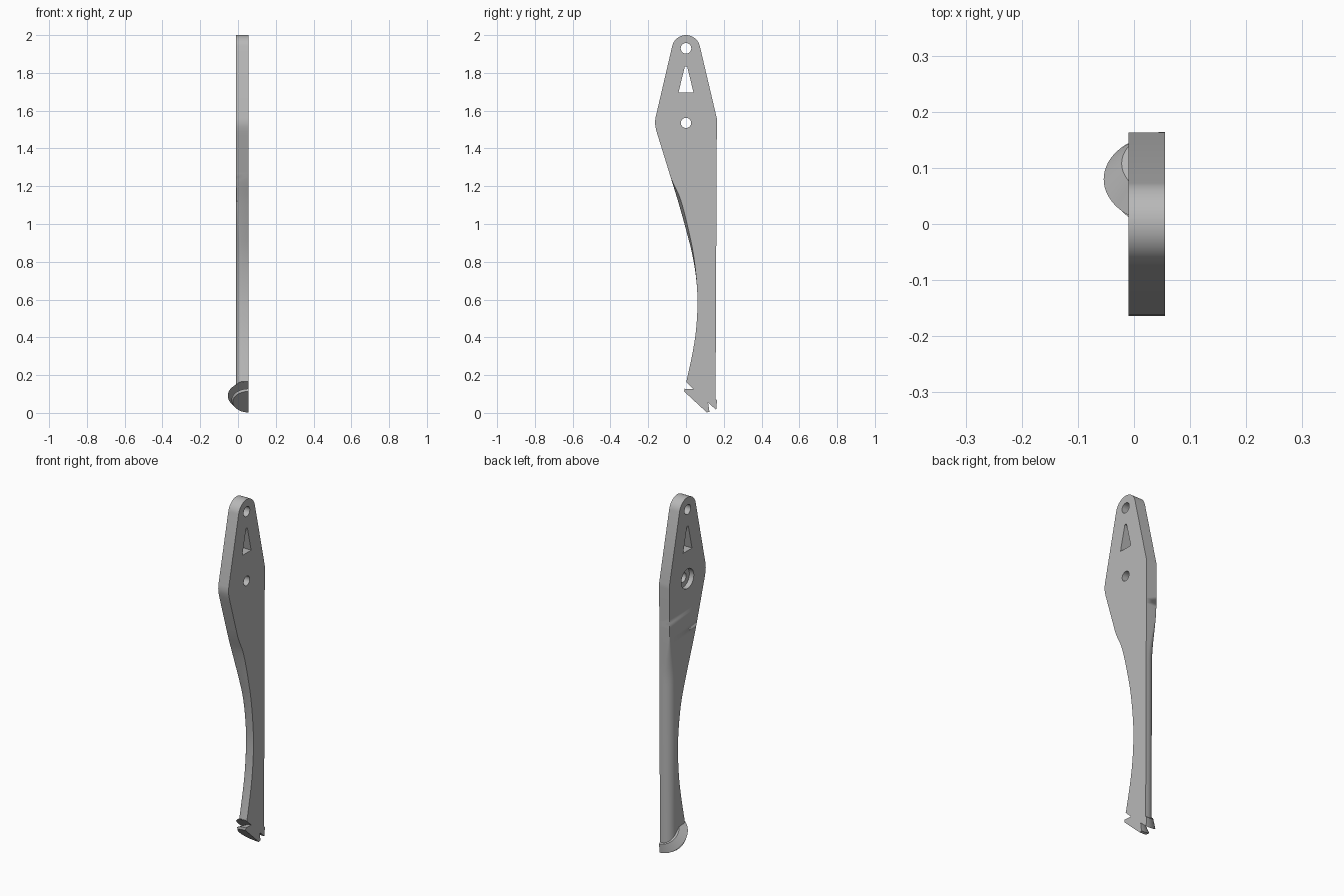
import bpy, bmesh, math
from mathutils import Vector

if "Cube" in bpy.data.objects:
    bpy.data.objects.remove(bpy.data.objects["Cube"], do_unlink=True)

grey = bpy.data.materials.new("plain grey")
grey.use_nodes = True
COLOR = (0.48, 0.48, 0.48, 1)
grey.diffuse_color = COLOR
grey.node_tree.nodes["Principled BSDF"].inputs["Base Color"].default_value = COLOR

FLAT, BACK, EDGE = 0.055, -0.01, 0.163      # plate faces in x, half width in y
AXIS = Vector((0, 0.68, 0.733))             # tilted axis of the foot
ACROSS = Vector((0, 0.733, -0.68))
FOOT = Vector((FLAT, 0.05, 0.058))


def make(name, bm):
    bmesh.ops.remove_doubles(bm, verts=bm.verts, dist=1e-5)
    bmesh.ops.recalc_face_normals(bm, faces=bm.faces)
    mesh = bpy.data.meshes.new(name)
    bm.to_mesh(mesh)
    bm.free()
    mesh.materials.append(grey)
    ob = bpy.data.objects.new(name, mesh)
    bpy.context.collection.objects.link(ob)
    return ob


def skin(loops):
    """Join equal loops of points into a closed, capped solid."""
    bm = bmesh.new()
    rings = [[bm.verts.new(p) for p in loop] for loop in loops]
    n = len(rings[0])
    for a, b in zip(rings, rings[1:]):
        for i in range(n):
            j = (i + 1) % n
            bm.faces.new((a[i], a[j], b[j], b[i]))
    bm.faces.new(rings[0])
    bm.faces.new(rings[-1])
    return bm


def ramp(z, hi, lo):
    t = min(1, max(0, (hi - z) / (hi - lo)))
    return t * t * (3 - 2 * t)


# Front edge of the shank, as (z, y)
CURVE = [(0, -0.04), (0.17, 0.003), (0.39, 0.047), (0.57, 0.061), (0.7, 0.055),
         (0.84, 0.033), (0.97, 0.0), (1.1, -0.036), (1.25, -0.082), (1.49, -0.156)]


def front(z):
    k = max(i for i in range(len(CURVE) - 1) if CURVE[i][0] <= z)

    def slope(i):
        a, b = CURVE[max(i - 1, 0)], CURVE[min(i + 1, len(CURVE) - 1)]
        return (b[1] - a[1]) / (b[0] - a[0])
    (z0, y0), (z1, y1) = CURVE[k], CURVE[k + 1]
    h = z1 - z0
    t = (z - z0) / h
    return (y0 * (1 + 2 * t) * (1 - t) ** 2 + slope(k) * h * t * (1 - t) ** 2
            + y1 * t * t * (3 - 2 * t) + slope(k + 1) * h * t * t * (t - 1))


def section(z, y0, y1):
    """Cross-section whose back corners grow rounder down the shank."""
    back_r, front_r = ramp(z, 1.32, 1.0), ramp(z, 1.25, 0.8)
    shift = 0.016 * ramp(z, 1.25, 1.13) * (1 - ramp(z, 1.1, 0.65))
    pts = [(FLAT, y0 + shift), (FLAT, y1)]
    for i in range(9):
        a = i / 8 * math.pi / 2
        pts.append((BACK + 0.05 * back_r * (1 - math.sin(a)),
                    y1 - 0.05 * back_r * (1 - math.cos(a))))
    for i in range(9):
        a = i / 8 * math.pi / 2
        pts.append((BACK + 0.03 * front_r * (1 - math.cos(a)),
                    y0 + 0.045 * front_r * (1 - math.sin(a))))
    return [Vector((x, y, z)) for x, y in pts]


# Plate: curved shank, wide shoulder, tapered head with a round top
rows = []
for i in range(50):
    z = 1.49 * i / 49
    rows.append(section(z, front(z), 0.156 + 0.007 * z / 1.49))
rows += [section(z, -y, EDGE) for z, y in ((1.515, 0.162), (1.535, 0.164), (1.56, 0.162))]
for i in range(17):
    a = math.radians(12 + 77 * i / 16)
    y = 0.075 * math.cos(a)
    rows.append(section(1.925 + 0.075 * math.sin(a), -y, y))
bm = skin(rows)
cut = bmesh.ops.bisect_plane(bm, geom=bm.verts[:] + bm.edges[:] + bm.faces[:],
                             plane_co=FOOT + AXIS * 0.046, plane_no=AXIS, clear_inner=True)
bmesh.ops.holes_fill(bm, edges=[e for e in cut["geom_cut"] if isinstance(e, bmesh.types.BMEdge)])
plate = make("plate", bm)


# Holes: two round bores, a counterbore and a triangular window
def cutter(name, outline, x0, x1):
    ob = make(name, skin([[(x, y, z) for y, z in outline] for x in (x0, x1)]))
    ob.hide_render = True
    ob.hide_viewport = True
    mod = plate.modifiers.new(name, "BOOLEAN")
    mod.operation, mod.solver, mod.object = "DIFFERENCE", "EXACT", ob
    return ob


def circle(z, r):
    return [(r * math.cos(i * math.tau / 40), z + r * math.sin(i * math.tau / 40)) for i in range(40)]


cutters = [
    cutter("top_bore_cutter", circle(1.93, 0.028), -0.1, 0.1),
    cutter("pivot_bore_cutter", circle(1.535, 0.027), -0.1, 0.1),
    cutter("counterbore_cutter", circle(1.535, 0.056), -0.1, 0.018),
    cutter("window_cutter", [(-0.04, 1.695), (0.04, 1.695), (0.006, 1.835), (-0.006, 1.835)], -0.1, 0.1),
]
bpy.context.view_layer.update()
cut_mesh = bpy.data.meshes.new_from_object(plate.evaluated_get(bpy.context.evaluated_depsgraph_get()))
plate.modifiers.clear()
plate.data = cut_mesh
for ob in cutters:
    bpy.data.objects.remove(ob, do_unlink=True)

# Foot: half-turned button with a flange, a neck and a bevelled head
PROFILE = [(0, 0), (0.082, 0), (0.09, 0.012), (0.052, 0.043), (0.109, 0.044), (0.077, 0.085), (0, 0.085)]
turns = []
for i in range(33):
    a = math.pi * i / 32
    out = ACROSS * math.cos(a) + Vector((-1, 0, 0)) * math.sin(a)
    turns.append([FOOT + out * r + AXIS * t for r, t in PROFILE])
foot = make("grooved_foot", skin(turns))

# Smooth shading with crisp edges
bpy.ops.object.select_all(action="DESELECT")
for ob in (plate, foot):
    ob.select_set(True)
bpy.context.view_layer.objects.active = plate
bpy.ops.object.shade_smooth_by_angle(angle=math.radians(28))
